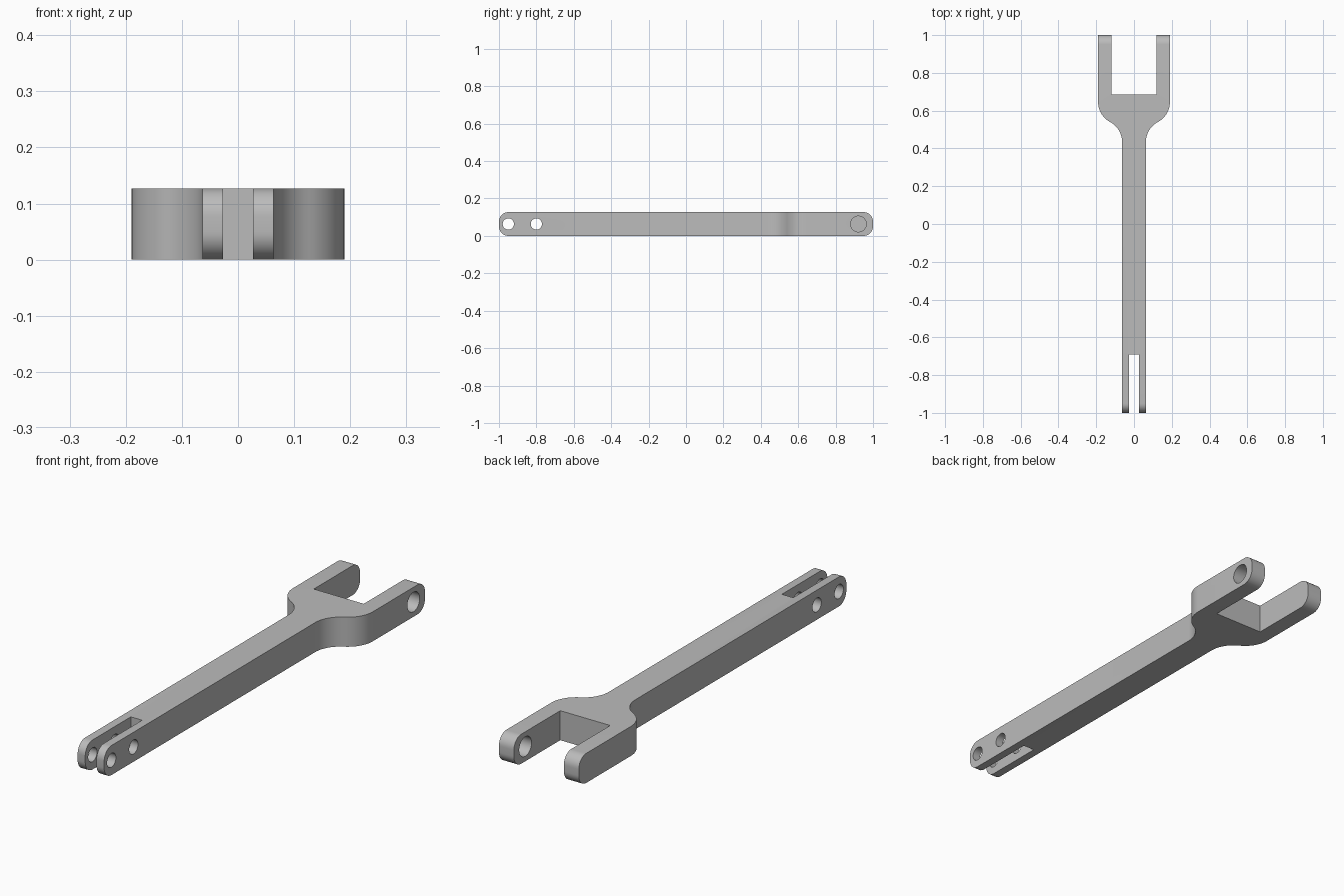
import bpy, bmesh
from math import pi, sin, cos, atan2, hypot, sqrt

cube = bpy.data.objects.get("Cube")
if cube:
    bpy.data.objects.remove(cube, do_unlink=True)

HEIGHT = 0.127
BAR = 0.063          # half width of the bar
FORK = 0.19          # half width of the fork
BEND = 0.12          # radius of both shoulder arcs
END_ROUND = 0.05

steel = bpy.data.materials.new("grey_steel")
steel.use_nodes = True
steel.diffuse_color = (0.5, 0.5, 0.5, 1)
steel.node_tree.nodes["Principled BSDF"].inputs["Base Color"].default_value = (0.5, 0.5, 0.5, 1)


def arc(cx, cy, radius, start, end, steps=14):
    angles = [start + (end - start) * i / steps for i in range(steps + 1)]
    return [(cx + radius * cos(a), cy + radius * sin(a)) for a in angles]


# Half outline: tine, slot, shoulder with two tangent arcs, fork arm
inner_x, outer_x = BAR + BEND, FORK - BEND
dx = inner_x - outer_x
dy = sqrt((2 * BEND) ** 2 - dx ** 2)
low_y, high_y = 0.54 - dy / 2, 0.54 + dy / 2
turn = atan2(dy, -dx)
half = [(0.027, -0.69), (0.027, -1), (BAR, -1)]
half += arc(inner_x, low_y, BEND, pi, turn)
half += arc(outer_x, high_y, BEND, turn - pi, 0)[1:]
half += [(FORK, 1), (0.119, 1), (0.119, 0.685)]
outline = half + [(-x, y) for x, y in reversed(half)]

# Extruded body with rounded ends
bm = bmesh.new()
face = bm.faces.new([bm.verts.new((x, y, 0)) for x, y in outline])
top = bmesh.ops.extrude_face_region(bm, geom=[face])["geom"]
bmesh.ops.translate(bm, vec=(0, 0, HEIGHT),
                    verts=[v for v in top if isinstance(v, bmesh.types.BMVert)])
bmesh.ops.recalc_face_normals(bm, faces=bm.faces)
ends = [e for e in bm.edges
        if all(abs(v.co.y) > 0.999 for v in e.verts)
        and abs(e.verts[0].co.z - e.verts[1].co.z) < 0.001]
bmesh.ops.bevel(bm, geom=ends, offset=END_ROUND, segments=10, profile=0.5, affect='EDGES')
mesh = bpy.data.meshes.new("fork_link")
bm.to_mesh(mesh)
bm.free()
link = bpy.data.objects.new("fork_link", mesh)
bpy.context.collection.objects.link(link)
mesh.materials.append(steel)


# Pin holes: two through both tines, one through the left fork arm only
def drill(name, x, y, radius, depth):
    bpy.ops.mesh.primitive_cylinder_add(vertices=40, radius=radius, depth=depth,
                                        location=(x, y, HEIGHT / 2), rotation=(0, pi / 2, 0))
    cutter = bpy.context.object
    cutter.name = name
    cutter.data.materials.append(steel)
    cutter.hide_render = True
    mod = link.modifiers.new(name, 'BOOLEAN')
    mod.operation = 'DIFFERENCE'
    mod.solver = 'EXACT'
    mod.object = cutter
    bpy.context.view_layer.objects.active = link
    bpy.ops.object.modifier_apply(modifier=mod.name)
    bpy.data.objects.remove(cutter, do_unlink=True)


drill("end_pin_hole", 0, -0.95, 0.03, 0.3)
drill("inner_pin_hole", 0, -0.8, 0.03, 0.3)
drill("fork_pin_hole", 0.155, 0.922, 0.042, 0.15)

bpy.ops.object.select_all(action='DESELECT')
link.select_set(True)
bpy.context.view_layer.objects.active = link
bpy.ops.object.shade_smooth_by_angle(angle=0.5)
